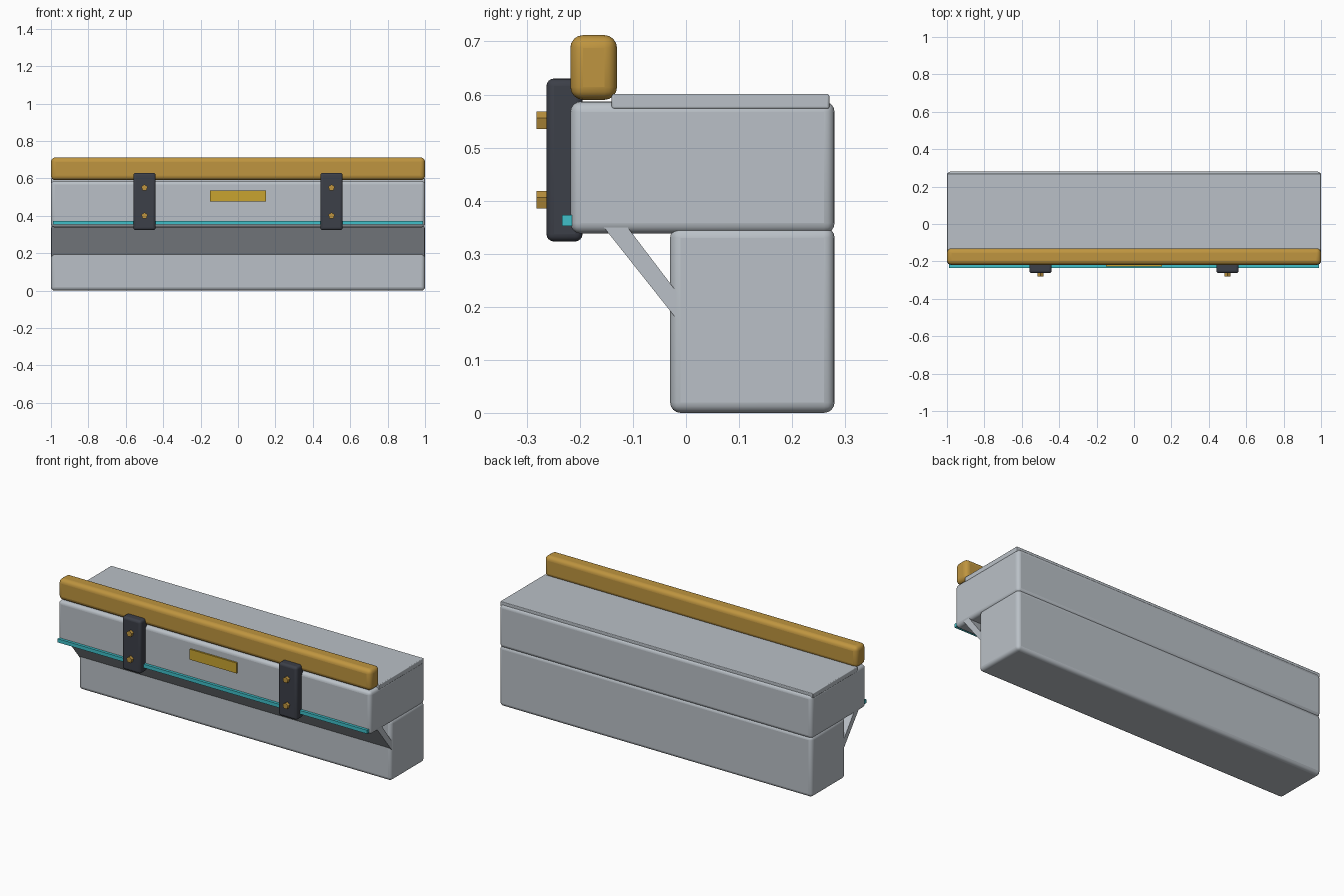
import bpy
import math
from mathutils import Vector

cube = bpy.data.objects.get("Cube")
if cube:
    bpy.data.objects.remove(cube, do_unlink=True)


def material(name, rgb):
    m = bpy.data.materials.new(name)
    m.use_nodes = True
    m.diffuse_color = (*rgb, 1)
    m.node_tree.nodes["Principled BSDF"].inputs["Base Color"].default_value = (*rgb, 1)
    return m


grey = material("pale grey", (0.49, 0.53, 0.57))
wood = material("warm ochre", (0.52, 0.30, 0.05))
dark = material("charcoal", (0.045, 0.05, 0.065))
teal = material("teal", (0.05, 0.52, 0.58))
gold = material("gold", (0.58, 0.37, 0.03))


def finish(ob, name, mat, bevel=0, segments=4):
    ob.name = name
    ob.data.materials.append(mat)
    if bevel:
        mod = ob.modifiers.new("rounded edges", "BEVEL")
        mod.width = bevel
        mod.segments = segments
        bpy.ops.object.shade_smooth_by_angle(angle=math.radians(40))
    return ob


def box(name, mat, x, y, z, bevel=0):
    """Box spanning the (min, max) pairs x, y and z."""
    lo, hi = Vector((x[0], y[0], z[0])), Vector((x[1], y[1], z[1]))
    bpy.ops.mesh.primitive_cube_add(size=1, location=(lo + hi) / 2)
    ob = bpy.context.object
    ob.scale = hi - lo
    bpy.ops.object.transform_apply(location=False, rotation=False, scale=True)
    return finish(ob, name, mat, bevel)


full = (-1, 1)

# Main body: base, overhanging upper body and lid
box("base_block", grey, full, (-0.03, 0.28), (0, 0.35), 0.02)
box("upper_body", grey, full, (-0.218, 0.28), (0.338, 0.587), 0.02)
box("top_slab", grey, full, (-0.14, 0.27), (0.573, 0.601), 0.004)

# Rounded rail along the front top edge
box("top_rail", wood, full, (-0.218, -0.13), (0.59, 0.712), 0.024)

# Sloping panel under the overhang
profile = [(-0.163, 0.36), (-0.118, 0.36), (-0.013, 0.222), (-0.013, 0.171)]
n = len(profile)
verts = [(x, y, z) for x in (-0.998, 0.998) for y, z in profile]
faces = [range(n), range(2 * n - 1, n - 1, -1)]
faces += [(i, i + n, (i + 1) % n + n, (i + 1) % n) for i in range(n)]
mesh = bpy.data.meshes.new("sloping_panel")
mesh.from_pydata(verts, [], [tuple(f) for f in faces])
panel = bpy.data.objects.new("sloping_panel", mesh)
bpy.context.collection.objects.link(panel)
finish(panel, "sloping_panel", grey)

# Front trim strip and nameplate
box("trim_strip", teal, (-0.99, 0.99), (-0.234, -0.215), (0.352, 0.373))
box("front_plate", gold, (-0.15, 0.15), (-0.228, -0.21), (0.475, 0.535))

# Brackets with five-sided bolts
for side, x in (("right", -0.5), ("left", 0.5)):
    box(side + "_bracket", dark, (x - 0.06, x + 0.06), (-0.263, -0.195), (0.323, 0.63), 0.014)
    for level, z in (("lower", 0.4), ("upper", 0.55)):
        bpy.ops.mesh.primitive_cylinder_add(vertices=5, radius=0.018, depth=0.04,
                                            location=(x, -0.262, z),
                                            rotation=(math.pi / 2, 0, 0))
        finish(bpy.context.object, f"{side}_{level}_bolt", wood)
